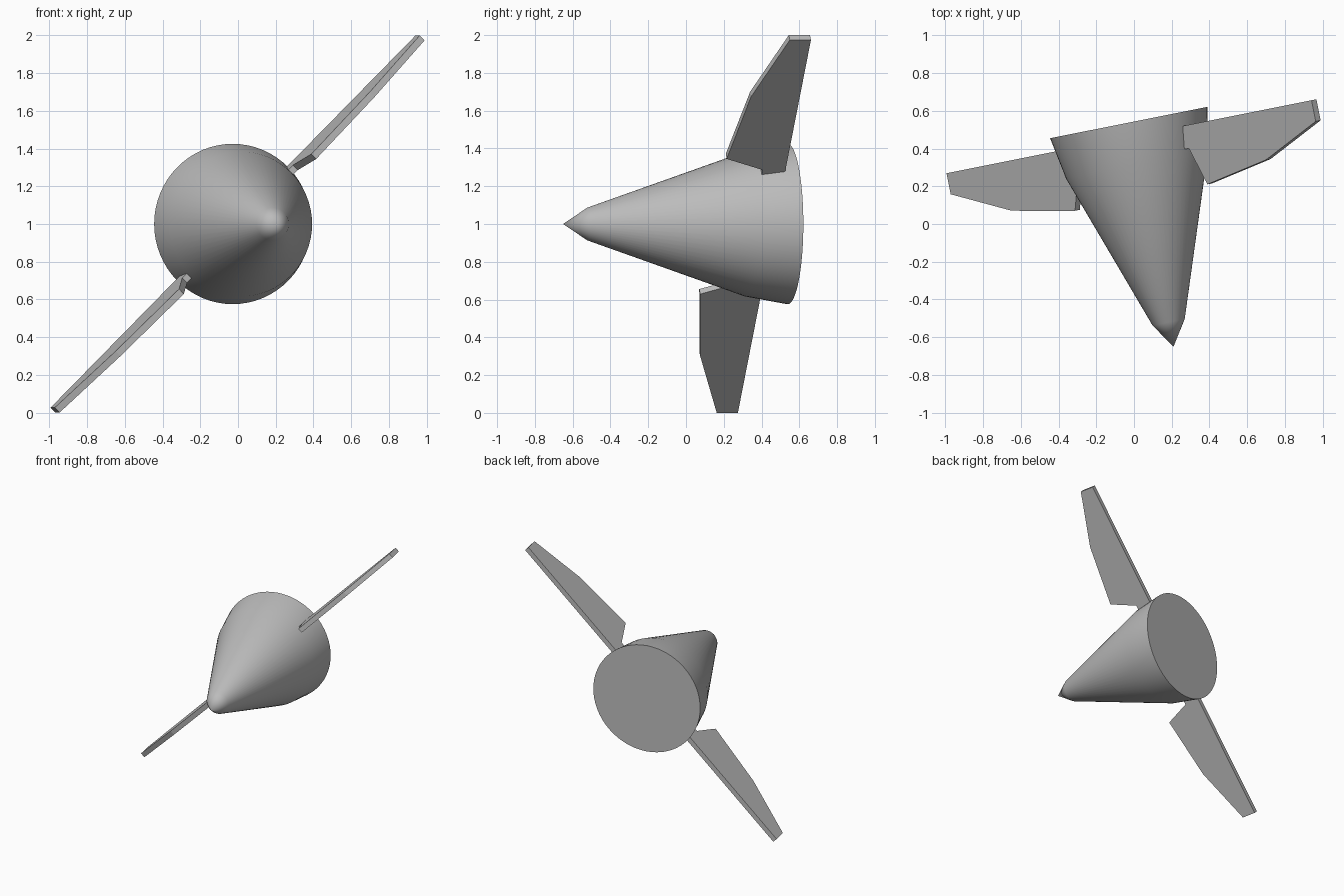
import bpy, bmesh, math
from mathutils import Matrix, Vector

cube = bpy.data.objects.get("Cube")
if cube:
    bpy.data.objects.remove(cube, do_unlink=True)

grey = bpy.data.materials.new("plain_grey")
grey.use_nodes = True
COLOUR = (0.5, 0.5, 0.5, 1)
grey.diffuse_color = COLOUR
grey.node_tree.nodes["Principled BSDF"].inputs["Base Color"].default_value = COLOUR

# Local frame: -y runs from the flat base to the nose, x and z are radial
PLACE = Matrix.Translation((-0.028, 0.538, 1.0)) @ Matrix.Rotation(math.radians(11.3), 4, "Z")
SIDES = 64


def make_object(name, bm, matrix):
    bmesh.ops.recalc_face_normals(bm, faces=bm.faces)
    mesh = bpy.data.meshes.new(name)
    bm.to_mesh(mesh)
    bm.free()
    mesh.materials.append(grey)
    obj = bpy.data.objects.new(name, mesh)
    bpy.context.collection.objects.link(obj)
    obj.matrix_world = matrix
    return obj


# Cone body: rings of (distance from base, radius), closed by a point and a flat base
bm = bmesh.new()
rings = []
for dist, radius in [(0, 0.425), (0.227, 0.384), (1.08, 0.087)]:
    angles = [math.tau * i / SIDES for i in range(SIDES)]
    rings.append([bm.verts.new((radius * math.cos(a), -dist, radius * math.sin(a))) for a in angles])
tip = bm.verts.new((0, -1.212, 0))
base = bm.faces.new(rings[0])
for i in range(SIDES):
    j = (i + 1) % SIDES
    for low, high in zip(rings, rings[1:]):
        bm.faces.new((low[i], low[j], high[j], high[i]))
    bm.faces.new((rings[-1][i], rings[-1][j], tip))
for face in bm.faces:
    face.smooth = face is not base
for edge in base.edges:
    edge.smooth = False
make_object("cone_body", bm, PLACE)

# Fins: outline of (distance from base, radius), with a narrow root tab at the rear
OUTLINE = [(0.074, 0.405), (0.074, 1.396), (0.188, 1.396), (0.337, 0.972),
           (0.403, 0.506), (0.197, 0.423), (0.197, 0.382)]
THICK = 0.037
for name, angle in (("left_upper_fin", -45), ("right_lower_fin", 135)):
    bm = bmesh.new()
    plate = bm.faces.new([bm.verts.new((r, -d, -THICK / 2)) for d, r in OUTLINE])
    extruded = bmesh.ops.extrude_face_region(bm, geom=[plate])["geom"]
    top = [v for v in extruded if isinstance(v, bmesh.types.BMVert)]
    bmesh.ops.translate(bm, verts=top, vec=Vector((0, 0, THICK)))
    make_object(name, bm, PLACE @ Matrix.Rotation(math.radians(angle), 4, "Y"))
